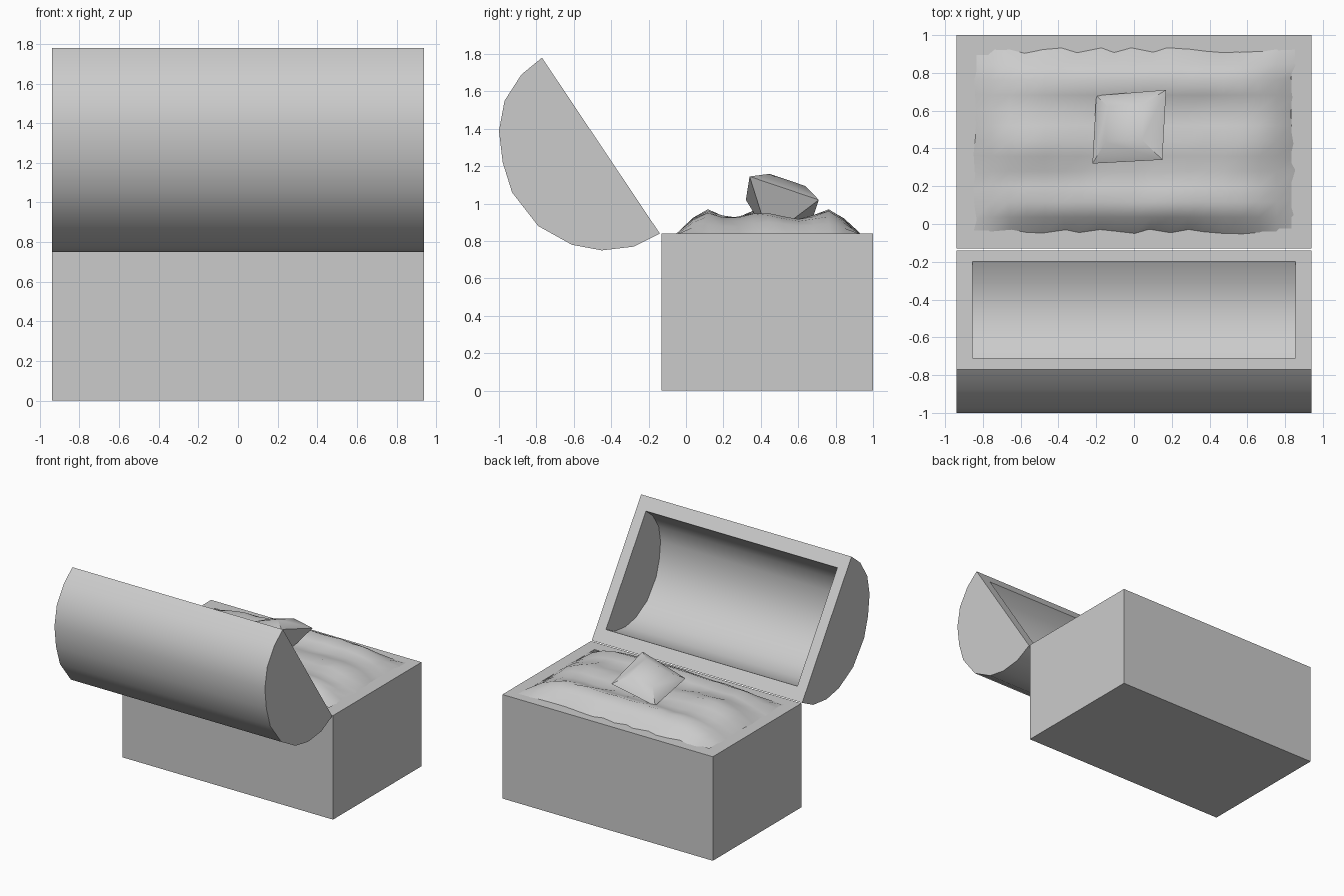
import bpy, bmesh, math, random
from mathutils import Vector

random.seed(4)
if "Cube" in bpy.data.objects:
    bpy.data.objects.remove(bpy.data.objects["Cube"], do_unlink=True)

GREY = (0.6, 0.6, 0.6, 1.0)
mat = bpy.data.materials.new("plain grey")
mat.use_nodes = True
mat.diffuse_color = GREY
mat.node_tree.nodes["Principled BSDF"].inputs["Base Color"].default_value = GREY


def finish(bm, name, angle=None, closed=True):
    if closed:
        bmesh.ops.recalc_face_normals(bm, faces=bm.faces)
    mesh = bpy.data.meshes.new(name)
    bm.to_mesh(mesh)
    bm.free()
    mesh.materials.append(mat)
    obj = bpy.data.objects.new(name, mesh)
    bpy.context.collection.objects.link(obj)
    if angle:
        bpy.ops.object.select_all(action='DESELECT')
        obj.select_set(True)
        bpy.context.view_layer.objects.active = obj
        bpy.ops.object.shade_smooth_by_angle(angle=math.radians(angle))
    return obj


# Chest body: a box with an inset, sunken top
bm = bmesh.new()
bmesh.ops.create_cube(bm, size=1)
for v in bm.verts:
    v.co = Vector((v.co.x * 1.88, v.co.y * 1.13 + 0.435, (v.co.z + 0.5) * 0.84))
top = max(bm.faces, key=lambda f: f.calc_center_median().z)
bmesh.ops.inset_region(bm, faces=[top], thickness=0.105, use_even_offset=True)
floor = bmesh.ops.extrude_face_region(bm, geom=[top])["geom"]
bmesh.ops.translate(bm, vec=(0, 0, -0.5), verts=[g for g in floor if isinstance(g, bmesh.types.BMVert)])
if top.is_valid:
    bmesh.ops.delete(bm, geom=[top], context='FACES_ONLY')
finish(bm, "chest_body")

# Open lid: a barrel profile (y, z) with a smaller hollow of the same shape
arc = [(-0.77, 1.78), (-0.88, 1.69), (-0.97, 1.55), (-1.0, 1.39), (-0.98, 1.22), (-0.93, 1.06),
       (-0.79, 0.88), (-0.61, 0.78), (-0.45, 0.75), (-0.28, 0.77), (-0.14, 0.84)]
mid = ((arc[0][0] + arc[-1][0]) / 2, (arc[0][1] + arc[-1][1]) / 2)
bm = bmesh.new()


def barrel(half_width, scale):
    ends = []
    for x in (-half_width, half_width):
        ends.append([bm.verts.new((x, mid[0] + (y - mid[0]) * scale, mid[1] + (z - mid[1]) * scale))
                     for y, z in arc])
    a, b = ends
    for i in range(len(arc) - 1):
        bm.faces.new((a[i], a[i + 1], b[i + 1], b[i]))
    bm.faces.new(a)
    bm.faces.new(b[::-1])
    return [a[0], a[-1], b[-1], b[0]]


outer, inner = barrel(0.94, 1.0), barrel(0.855, 0.81)
for i in range(4):
    j = (i + 1) % 4
    bm.faces.new((outer[i], outer[j], inner[j], inner[i]))
finish(bm, "lid", 40)

# Lumpy filling that swells over the rim
bm = bmesh.new()
bmesh.ops.create_grid(bm, x_segments=18, y_segments=12, size=1)
for v in bm.verts:
    u, w = v.co.x, v.co.y
    border = max(abs(u), abs(w)) > 0.99
    x, y = u * 0.85, 0.44 + w * 0.485
    rise = min(1, (1 - abs(u)) / 0.3) ** 0.7 * min(1, (1 - abs(w)) / 0.3) ** 0.8
    lump = 0.02 * math.sin(3.2 * x + 1) * math.cos(7 * y) + 0.018 * math.cos(17 * (y - 0.06))
    z = 0.835 + rise * (0.105 + lump + random.uniform(-0.006, 0.006))
    if border:
        x += random.uniform(-0.02, 0.02)
        y += random.uniform(-0.015, 0.015)
    v.co = (x, y, z)
finish(bm, "filling", 60, closed=False)

# Tilted gem: square girdle, small table above, buried point below
girdle = [Vector(p) for p in ((-0.2, 0.68, 0.93), (0.17, 0.71, 1.02), (0.15, 0.34, 1.145), (-0.22, 0.32, 1.02))]
centre = sum(girdle, Vector()) / 4
axis = Vector((-0.33, 0.33, 1))
bm = bmesh.new()
ring = [bm.verts.new(p) for p in girdle]
table = [bm.verts.new(centre + (p - centre) * 0.52 + axis * 0.07) for p in girdle]
tip = bm.verts.new(centre - axis * 0.21)
bm.faces.new(table)
for i in range(4):
    j = (i + 1) % 4
    bm.faces.new((ring[i], ring[j], table[j], table[i]))
    bm.faces.new((ring[j], ring[i], tip))
finish(bm, "gem", 48)
